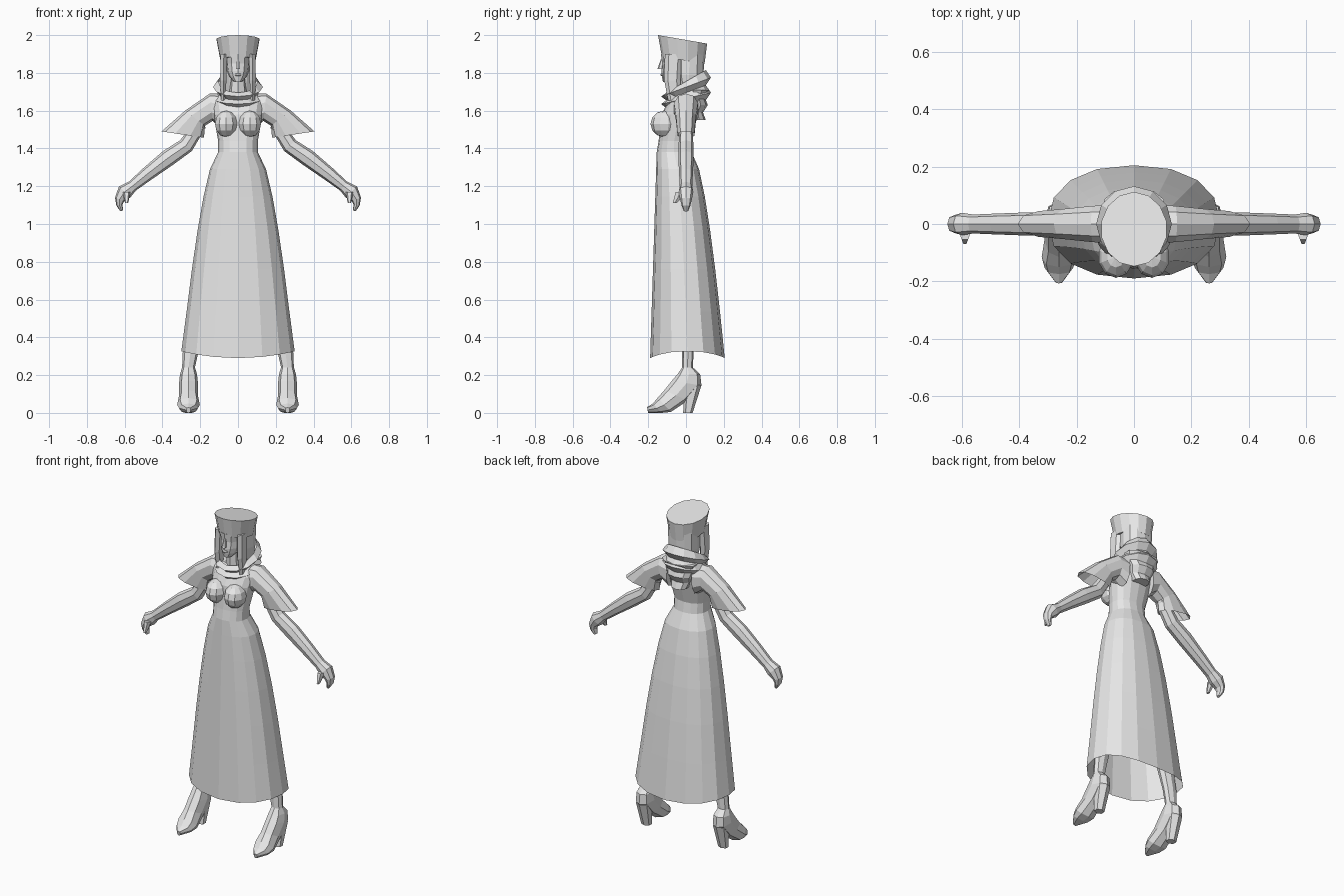
import bpy, bmesh, math
from mathutils import Vector, Matrix

if "Cube" in bpy.data.objects:
    bpy.data.objects.remove(bpy.data.objects["Cube"])

shade = 0.8
colour = (shade, shade, shade, 1)
grey = bpy.data.materials.new("light_grey")
grey.use_nodes = True
grey.diffuse_color = colour
grey.node_tree.nodes["Principled BSDF"].inputs["Base Color"].default_value = colour


def finish(name, bm, mirror):
    bmesh.ops.recalc_face_normals(bm, faces=bm.faces)
    mesh = bpy.data.meshes.new(name)
    bm.to_mesh(mesh)
    bm.free()
    mesh.materials.append(grey)
    obj = bpy.data.objects.new(name, mesh)
    bpy.context.collection.objects.link(obj)
    if mirror:
        modifier = obj.modifiers.new("mirror", "MIRROR")
        modifier.use_mirror_merge = False
    return obj


def ball(name, centre, size, mirror=False):
    """Faceted ellipsoid."""
    bm = bmesh.new()
    matrix = Matrix.Translation(centre) @ Matrix.Diagonal((*size, 1))
    bmesh.ops.create_uvsphere(bm, u_segments=10, v_segments=6, radius=1, matrix=matrix)
    return finish(name, bm, mirror)


def level(z, front, back, half, x=0, rise=0):
    """Ring lying across the body; rise lifts its back edge."""
    return Vector((x, front, z)), Vector((x, back, z + rise)), Vector((half, 0, 0))


def upright(outer, inner, half):
    """Ring across an arm, from its outer to its inner (x, z) point."""
    return Vector((outer[0], 0, outer[1])), Vector((inner[0], 0, inner[1])), Vector((0, half, 0))


def loft(name, rings, sides=8, start=True, end=True, mirror=False, square=0.88):
    """Skin over rings, with optional caps."""
    def rounded(value):
        return math.copysign(abs(value) ** square, value)

    bm = bmesh.new()
    loops = []
    for a, b, across in rings:
        angles = [math.tau * i / sides for i in range(sides)]
        loops.append([bm.verts.new((a + b) / 2 + (a - b) / 2 * rounded(math.cos(t))
                                   + across * rounded(math.sin(t))) for t in angles])
    for low, high in zip(loops, loops[1:]):
        for i in range(sides):
            bm.faces.new((low[i - 1], low[i], high[i], high[i - 1]))
    if start:
        bm.faces.new(loops[0])
    if end:
        bm.faces.new(loops[-1])
    return finish(name, bm, mirror)


def limb(name, path, y=0, lean=0, sides=8):
    """Mirrored tube along (x, z, radius) points; lean moves each ring forward."""
    points = [Vector((x, y - lean * i, z)) for i, (x, z, radius) in enumerate(path)]
    rings = []
    for i, (x, z, radius) in enumerate(path):
        along = points[min(i + 1, len(path) - 1)] - points[max(i - 1, 0)]
        normal = Vector((along.z, 0, -along.x)).normalized() * radius
        depth = Vector((0, radius / 2 + min(radius, 0.018), 0))
        rings.append((points[i] + normal, points[i] - normal, depth))
    loft(name, rings, sides, mirror=True)


# Skirt: a rounded flare from the waist, open below, hem lifted at the sides
steps = 6
rings = []
for i in range(steps + 1):
    t = 1 - (1 - i / steps) ** 1.4
    flare = (1 - t) ** 0.6
    rings.append(level(0.29 + 1.09 * t, -0.155 - 0.035 * (1 - t), 0.03 + 0.175 * flare, 0.105 + 0.195 * flare))
skirt = loft("skirt", rings, 16, start=False, end=False)
for vertex in skirt.data.vertices:
    if vertex.co.z < 0.3:
        vertex.co.z += 0.4 * vertex.co.x ** 2

# Fitted bodice and bust
loft("bodice", [
    level(1.38, -0.155, 0.03, half=0.105),
    level(1.44, -0.145, 0.02, half=0.105),
    level(1.58, -0.13, 0.055, half=0.13),
    level(1.64, -0.1, 0.06, half=0.14),
    level(1.69, -0.07, 0.05, half=0.1),
], 16, start=False)
ball("bust", (0.063, -0.115, 1.53), (0.062, 0.073, 0.07), mirror=True)

# Neck, face and features
loft("neck", [level(1.65, -0.08, 0.03, half=0.05), level(1.8, -0.08, 0.03, half=0.04)])
loft("head", [
    level(1.753, -0.122, -0.06, half=0.022),
    level(1.78, -0.128, 0, half=0.045),
    level(1.81, -0.13, 0.05, half=0.058),
    level(1.85, -0.126, 0.07, half=0.063),
    level(1.9, -0.133, 0.08, half=0.068),
], 12)
loft("nose", [level(1.82, -0.152, -0.12, half=0.013), level(1.87, -0.134, -0.12, half=0.006)], 6)
ball("lips", (0, -0.126, 1.79), (0.02, 0.01, 0.008))

# Hair: back mass and two front locks
loft("back_hair", [
    level(1.68, -0.03, 0.07, half=0.075),
    level(1.79, -0.06, 0.093, half=0.09),
    level(1.9, -0.06, 0.097, half=0.09),
], 12)
loft("front_lock", [
    level(1.655, -0.095, -0.03, half=0.012, x=0.078),
    level(1.76, -0.115, -0.03, half=0.019, x=0.078),
    level(1.9, -0.112, -0.02, half=0.019, x=0.075),
], 6, mirror=True)

# Tall hat flaring to a tilted top
loft("hat", [
    level(1.887, -0.128, 0.098, half=0.095, rise=-0.04),
    level(2, -0.148, 0.112, half=0.116, rise=-0.045),
], 14, square=1)

# Cowl collar: folds alternate in and out while sinking and levelling
rings = []
for i in range(5):
    radius = 0.132 if i % 2 else 0.105
    rings.append(level(1.695 - 0.02 * i, -radius, radius, half=radius, rise=0.12 - 0.02 * i))
loft("cowl", rings, 12, start=False, end=False, square=1)

# Hood hanging in folds behind the shoulders
rings = []
for i in range(5):
    back = 0.105 if i % 2 else 0.125
    rings.append(level(1.71 - 0.04 * i, 0, back - 0.005 * i, half=0.11 - 0.015 * i))
loft("hood_drape", rings, 10)

# Short flared sleeves, open at the hem
loft("sleeve", [
    upright((0.08, 1.69), (0.09, 1.51), half=0.07),
    upright((0.15, 1.69), (0.135, 1.545), half=0.066),
    upright((0.28, 1.6), (0.175, 1.52), half=0.055),
    upright((0.405, 1.49), (0.18, 1.457), half=0.047),
], 10, end=False, mirror=True)

# Arms with curled hands
limb("arm", [
    (0.2, 1.53, 0.035), (0.275, 1.415, 0.042), (0.37, 1.35, 0.045),
    (0.48, 1.265, 0.037), (0.56, 1.2, 0.03), (0.6, 1.17, 0.042),
    (0.627, 1.13, 0.026), (0.628, 1.1, 0.016), (0.615, 1.07, 0.008),
])
limb("thumb", [(0.59, 1.17, 0.02), (0.59, 1.135, 0.014), (0.59, 1.11, 0.008)], y=-0.03, lean=0.015, sides=6)

# Legs running into pointed shoes, with block heels
foot = 0.262
loft("leg_and_shoe", [
    level(0.9, -0.07, 0.06, half=0.07, x=0.12),
    level(0.33, -0.02, 0.04, half=0.042, x=0.25),
    level(0.24, -0.02, 0.037, half=0.034, x=foot),
    level(0.205, -0.045, 0.075, half=0.045, x=foot),
    level(0.17, -0.075, 0.082, half=0.05, x=foot, rise=-0.025),
    level(0.12, -0.115, 0.01, half=0.05, x=foot, rise=-0.055),
    level(0.08, -0.15, -0.08, half=0.06, x=foot, rise=-0.075),
    level(0.05, -0.175, -0.13, half=0.05, x=foot, rise=-0.05),
    level(0.03, -0.207, -0.2, half=0.012, x=foot, rise=-0.03),
], mirror=True)
loft("heel", [
    level(0, -0.015, 0.035, half=0.03, x=foot),
    level(0.14, -0.01, 0.08, half=0.042, x=foot),
], 6, mirror=True)
